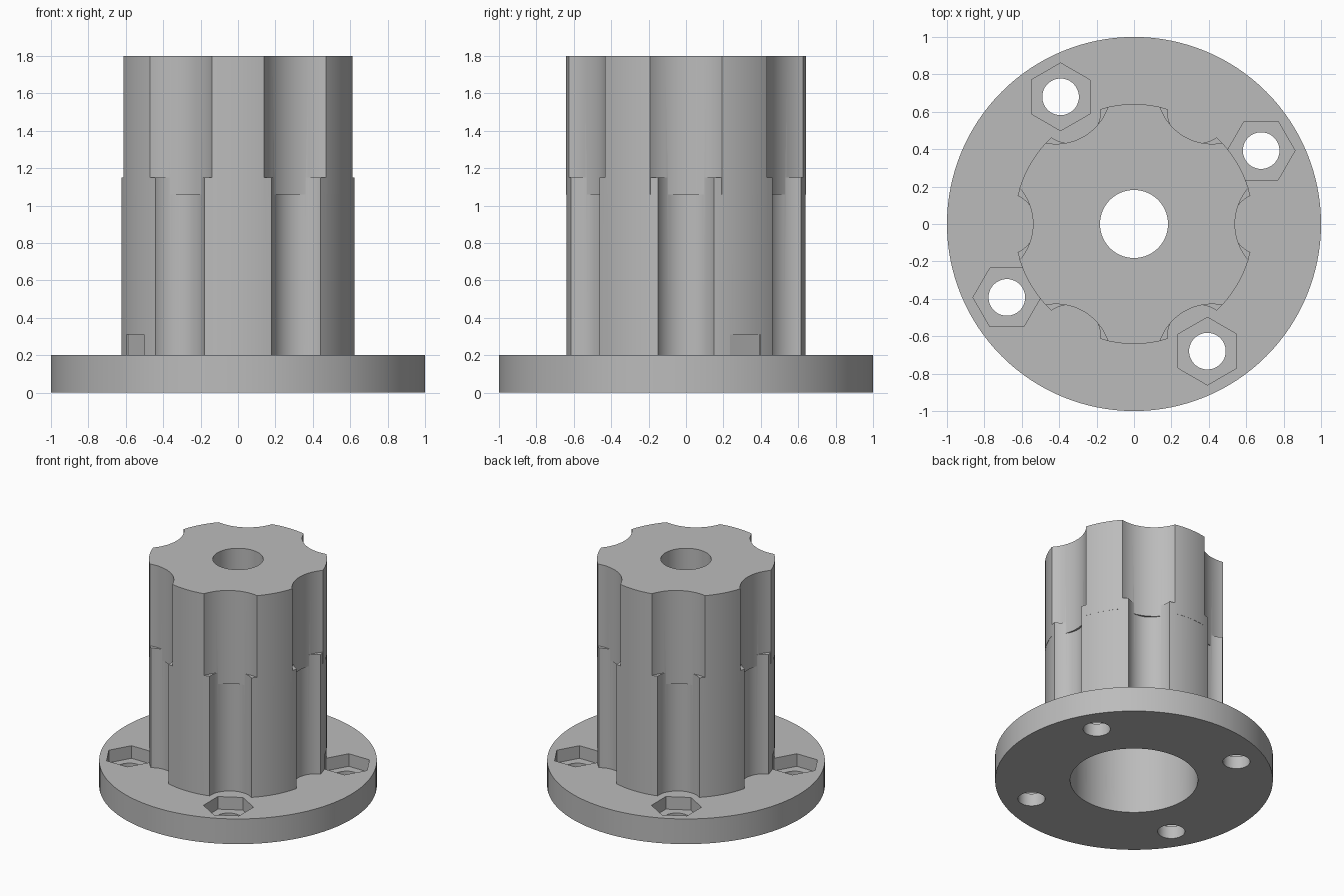
import bpy
from math import radians, cos, sin

cube = bpy.data.objects.get("Cube")
if cube:
    bpy.data.objects.remove(cube, do_unlink=True)

grey = bpy.data.materials.new("plain grey")
grey.use_nodes = True
colour = (0.5, 0.5, 0.5, 1)
grey.diffuse_color = colour
grey.node_tree.nodes["Principled BSDF"].inputs["Base Color"].default_value = colour


def prism(name, radius, z0, z1, at=(0, 0), sides=96, turn=0.0):
    """Upright prism or cylinder between two heights."""
    bpy.ops.mesh.primitive_cylinder_add(
        vertices=sides, radius=radius, depth=z1 - z0,
        location=(at[0], at[1], (z0 + z1) / 2), rotation=(0, 0, turn))
    obj = bpy.context.object
    obj.name = name
    obj.data.materials.append(grey)
    return obj


def combine(target, other, operation="DIFFERENCE"):
    """Apply a boolean and discard the second solid."""
    mod = target.modifiers.new("join", "BOOLEAN")
    mod.operation, mod.solver, mod.object = operation, "EXACT", other
    bpy.context.view_layer.objects.active = target
    bpy.ops.object.modifier_apply(modifier=mod.name)
    bpy.data.objects.remove(other, do_unlink=True)


def polar(radius, degrees):
    return radius * cos(radians(degrees)), radius * sin(radians(degrees))


def flute(target, distance, radius):
    """Cut six scallops around a column."""
    for i in range(6):
        combine(target, prism("cutter", radius, 0.2, 2, polar(distance, 60 * i)))


# Lower sleeve: narrow flutes and a wide bore
hub = prism("fluted_hub", 0.64, 0.1, 1.15, sides=120)
flute(hub, 0.691, 0.166)
combine(hub, prism("cutter", 0.46, 0, 1.3))

# Upper plug: broad flutes and a narrow bore, seated in the sleeve
plug = prism("plug", 0.641, 1.06, 1.8, sides=120)
flute(plug, 0.833, 0.293)
combine(plug, prism("cutter", 0.182, 1, 2, sides=64))
combine(hub, plug, "UNION")

# Base flange
flange = prism("flange", 1, 0, 0.2, sides=128)
combine(flange, prism("cutter", 0.46, -1, 1))
combine(hub, flange, "UNION")

# Bolt holes with hexagonal nut pockets that nick the sleeve
for i in range(4):
    angle = 30 + 90 * i
    place = polar(0.785, angle)
    combine(hub, prism("cutter", 0.098, -0.1, 0.15, place, 48))
    combine(hub, prism("cutter", 0.181, 0.1, 0.31, place, 6, radians(angle)))

bpy.ops.object.select_all(action="DESELECT")
hub.select_set(True)
bpy.context.view_layer.objects.active = hub
bpy.ops.object.shade_smooth_by_angle(angle=radians(25))
